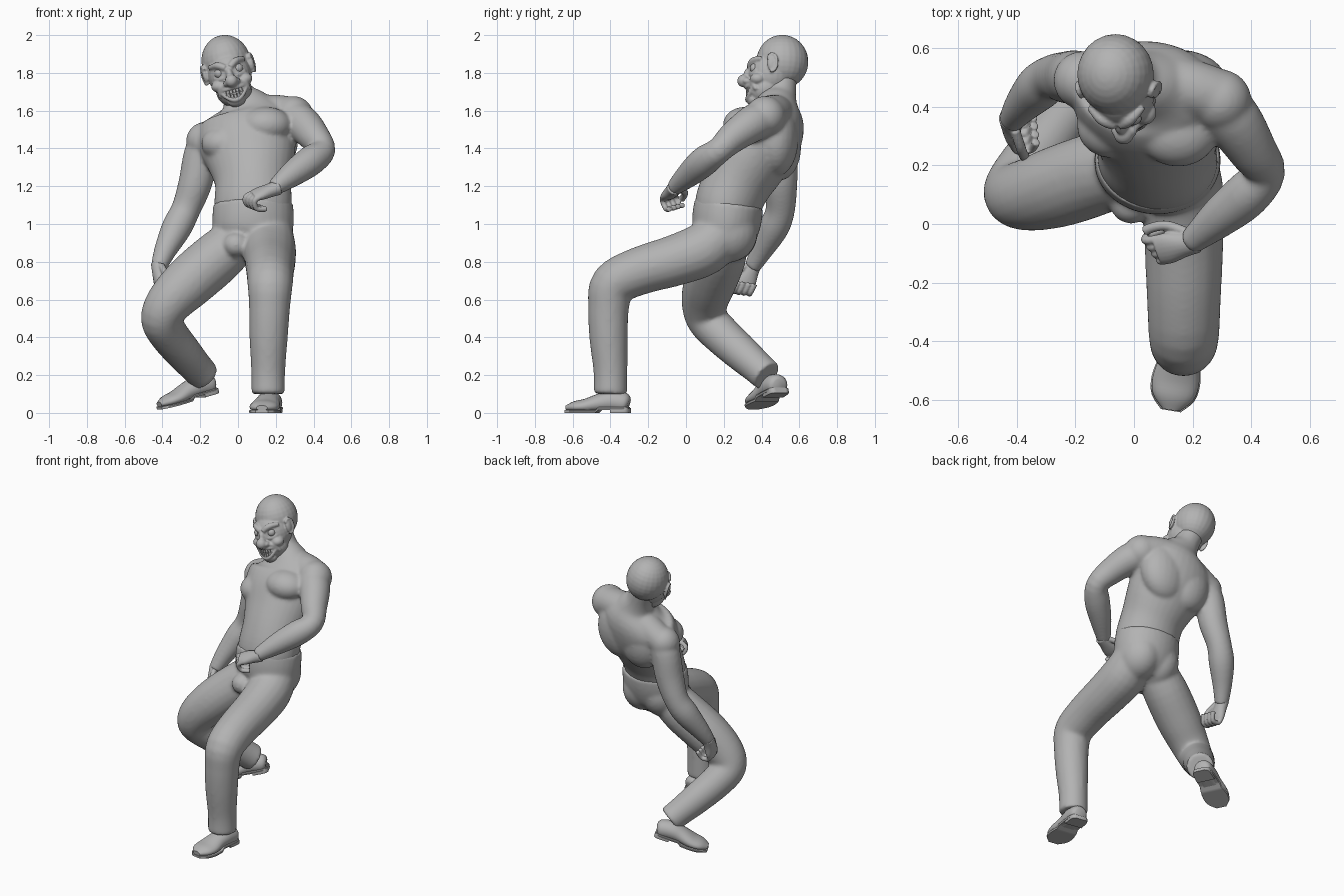
import bpy, bmesh, math
from mathutils import Vector, Matrix

cube = bpy.data.objects.get("Cube")
if cube:
    bpy.data.objects.remove(cube, do_unlink=True)

clay = bpy.data.materials.new("plain grey")
clay.use_nodes = True
GREY = (0.45, 0.45, 0.45, 1)
clay.diffuse_color = GREY
clay.node_tree.nodes["Principled BSDF"].inputs["Base Color"].default_value = GREY


def spline(rows, steps=4):
    """Catmull-Rom resampling of rows of numbers."""
    rows = [Vector(r if len(r) == 5 else (*r, r[3])) for r in rows]
    out = []
    for i in range(len(rows) - 1):
        p0, p1, p2 = rows[max(i - 1, 0)], rows[i], rows[i + 1]
        p3 = rows[min(i + 2, len(rows) - 1)]
        for k in range(steps):
            t = k / steps
            out.append(p1 + (p2 - p0) * (t / 2)
                       + (p0 * 2 - p1 * 5 + p2 * 4 - p3) * (t * t / 2)
                       + (p1 * 3 - p0 - p2 * 3 + p3) * (t ** 3 / 2))
    return out + [rows[-1]]


def loft(bm, rows, side=(1, 0, 0), n=20):
    """Skin elliptical rings (x, y, z, width, depth) along a path."""
    pts, rings = spline(rows), []
    side = Vector(side)
    for i, p in enumerate(pts):
        t = Vector(pts[min(i + 1, len(pts) - 1)][:3]) - Vector(pts[max(i - 1, 0)][:3])
        t.normalize()
        s = (side - t * side.dot(t)).normalized()
        d = t.cross(s)
        c = Vector(p[:3])
        angles = [math.tau * k / n for k in range(n)]
        rings.append([bm.verts.new(c + s * (p[3] * math.cos(a)) + d * (p[4] * math.sin(a)))
                      for a in angles])
    for r, q in zip(rings, rings[1:]):
        for k in range(n):
            bm.faces.new((r[k], r[(k + 1) % n], q[(k + 1) % n], q[k]))
    bm.faces.new(rings[0][::-1])
    bm.faces.new(rings[-1])
    return [v for r in rings for v in r]


def ball(bm, c, r):
    r = (r, r, r) if isinstance(r, float) else r
    m = Matrix.Translation(c) @ Matrix.Diagonal((*r, 1))
    bmesh.ops.create_uvsphere(bm, u_segments=24, v_segments=16, radius=1, matrix=m)


def frame(origin, axis, up):
    """Local frame whose -y runs along axis."""
    y = -Vector(axis).normalized()
    z = Vector(up)
    z = (z - y * z.dot(y)).normalized()
    m = Matrix((y.cross(z), y, z)).transposed().to_4x4()
    return Matrix.Translation(origin) @ m


def finish(name, bm, voxel=None, relax=3):
    bmesh.ops.recalc_face_normals(bm, faces=bm.faces)
    mesh = bpy.data.meshes.new(name)
    bm.to_mesh(mesh)
    bm.free()
    mesh.materials.append(clay)
    ob = bpy.data.objects.new(name, mesh)
    bpy.context.scene.collection.objects.link(ob)
    bpy.ops.object.select_all(action='DESELECT')
    bpy.context.view_layer.objects.active = ob
    ob.select_set(True)
    if voxel:
        fuse = ob.modifiers.new("fuse", 'REMESH')
        fuse.mode, fuse.voxel_size = 'VOXEL', voxel
        soft = ob.modifiers.new("soft", 'SMOOTH')
        soft.factor, soft.iterations = 0.5, relax
        for m in ("fuse", "soft"):
            bpy.ops.object.modifier_apply(modifier=m)
        ob.data.shade_smooth()
    else:
        bpy.ops.object.shade_smooth_by_angle(angle=math.radians(40))


# Bare torso, neck and arms
bm = bmesh.new()
loft(bm, [(.08, .2, 1.0, .19, .15), (.08, .22, 1.1, .206, .174), (.08, .272, 1.22, .203, .182),
          (.07, .348, 1.34, .235, .192), (.05, .415, 1.45, .262, .195), (.05, .465, 1.55, .24, .168),
          (.03, .485, 1.63, .14, .115), (.0, .5, 1.69, .085, .083), (-.04, .51, 1.78, .078, .078)],
     side=(1, -.1, .2), n=32)
loft(bm, [(-.16, .5, 1.45, .09), (.05, .49, 1.565, .1), (.18, .465, 1.585, .1),
          (.29, .43, 1.575, .098)], side=(0, 1, 0))
# Chest, upper back and shoulder muscles
for c, r in [((.15, .31, 1.525), (.135, .115, .095)), ((-.08, .335, 1.425), (.115, .11, .092)),
             ((.15, .475, 1.45), (.17, .12, .2)), ((-.02, .495, 1.41), (.15, .115, .18)),
             ((.293, .42, 1.57), .108), ((-.175, .49, 1.44), .1)]:
    ball(bm, c, r)
loft(bm, [(.27, .43, 1.57, .1), (.34, .35, 1.53, .098), (.405, .25, 1.46, .083),
          (.447, .175, 1.39, .07), (.385, .1, 1.335, .08), (.295, .025, 1.27, .07),
          (.19, -.065, 1.19, .043)], side=(0, 0, 1))
loft(bm, [(-.15, .49, 1.46, .09), (-.195, .5, 1.37, .092), (-.225, .5, 1.22, .09),
          (-.275, .5, 1.08, .078), (-.325, .465, .98, .08), (-.385, .4, .86, .06),
          (-.42, .35, .77, .043)])
finish("torso_and_arms", bm, .01, 9)


# Hands with curled fingers
def hand(name, wrist, fwd, palm, thumb):
    bm = bmesh.new()
    w, f = Vector(wrist), Vector(fwd).normalized()
    p = Vector(palm)
    p = (p - f * p.dot(f)).normalized()
    s = f.cross(p) * thumb
    size = 1.15

    def digit(points, r):
        loft(bm, [(*(w + (f * a + p * b + s * c) * size), r) for a, b, c in points], side=s, n=10)

    loft(bm, [(*(w + f * d), a, b) for d, a, b in
              ((-.03, .04, .04), (.02, .044, .036), (.08, .056, .03), (.12, .05, .022))], side=s)
    for k in range(4):
        c = .036 - .024 * k
        reach = .13 - .007 * k
        digit([(.08, 0, c), (reach, .01, c), (reach, .05, c), (reach - .045, .068, c)], .0145)
    digit([(.0, .01, .03), (.05, .02, .06), (.09, .025, .066), (.13, .03, .06)], .0175)
    finish(name, bm, .005, 2)


hand("left_hand", (.19, -.065, 1.185), (-.85, -.2, -.28), (0, .35, -.95), -1)
hand("right_hand", (-.42, .35, .765), (.05, -.4, -.85), (1, .1, 0), 1)

# Trousers
bm = bmesh.new()
loft(bm, [(.08, .228, 1.11, .211, .183), (.08, .215, 1.02, .216, .184),
          (.075, .2, .93, .2, .165), (.06, .18, .85, .12, .11)], n=32)
for c, r in [((.155, .22, .955), (.135, .16, .16)), ((.01, .22, .95), (.135, .16, .16)),
             ((-.01, .065, .89), (.07, .065, .065))]:
    ball(bm, c, r)
loft(bm, [(.16, .2, .96, .13), (.165, .1, .87, .142), (.17, -.05, .81, .136),
          (.17, -.25, .75, .127), (.17, -.385, .68, .12), (.167, -.41, .56, .109),
          (.162, -.41, .4, .102), (.16, -.4, .22, .09), (.16, -.4, .1, .09)])
loft(bm, [(.02, .21, .94, .12), (-.1, .18, .83, .14), (-.25, .13, .7, .14),
          (-.36, .1, .59, .124), (-.405, .11, .5, .11), (-.37, .18, .42, .105),
          (-.29, .29, .32, .098), (-.22, .38, .24, .088), (-.18, .43, .195, .086)])
finish("trousers", bm, .01, 14)


# Shoes with sole and heel
def shoe(name, m):
    bm = bmesh.new()
    shape = [(0, .045, .035, .03), (-.02, .05, .056, .055), (-.09, .06, .064, .06),
             (-.15, .052, .066, .052), (-.23, .035, .08, .04), (-.29, .03, .07, .032),
             (-.335, .026, .03, .014)]
    for v in loft(bm, [(0, *row) for row in shape]):
        v.co.z = max(v.co.z, .014)
    for v in loft(bm, [(0, y * 1.01, .01, a + .004, .1) for y, z, a, b in shape]):
        lift = .016 if v.co.y > -.16 else 0
        v.co.z = min(max(v.co.z, 0), .014) + lift
    for v in loft(bm, [(0, y, .01, a, .1) for y, a in ((.006, .037), (-.015, .058), (-.09, .062))]):
        v.co.z = min(max(v.co.z, 0), .025)
    bm.transform(m)
    finish(name, bm)


shoe("left_shoe", frame((.182, -.303, 0), (-.17, -1, 0), (0, 0, 1)))
shoe("right_shoe", frame((-.12, .5, .105), (-.29, -.14, -.085), (0, 0, 1)))

# Head, tilted to one side
HEAD = Matrix.Translation((-.055, .49, 1.83)) @ Matrix.Rotation(-.27, 4, 'Y')
bm = bmesh.new()
for c, r in [((0, .02, .03), (.13, .138, .143)), ((0, -.04, -.04), (.115, .12, .125)),
             ((0, -.07, -.125), (.096, .095, .088)), ((0, -.125, -.183), (.048, .042, .034)),
             ((0, -.15, -.04), (.022, .035, .04)), ((0, -.185, -.075), .034)]:
    ball(bm, c, r)
for sx in (-1, 1):
    ball(bm, (sx * .026, -.17, -.082), (.02, .022, .018))
    ball(bm, (sx * .072, -.11, -.085), (.04, .042, .032))
    # Angry brow and eyelid bag
    loft(bm, [(sx * .012, -.154, -.002, .017), (sx * .05, -.135, .022, .019),
              (sx * .095, -.09, .022, .012)], side=(0, 0, 1), n=10)
    loft(bm, [(sx * .02, -.15, -.045, .009), (sx * .05, -.142, -.053, .01),
              (sx * .085, -.115, -.04, .009)], side=(0, 0, 1), n=10)
    # Smile crease beside the nose
    loft(bm, [(sx * .03, -.162, -.085, .01), (sx * .068, -.138, -.105, .013),
              (sx * .082, -.118, -.145, .01)], side=(0, 1, 0), n=10)
    # Ear plate and rim
    ball(bm, (sx * .126, -.035, -.01), (.016, .026, .044))
    rim = []
    for k in range(9):
        a = math.radians(-110 + 32 * k)
        rim.append((sx * (.131 + .009 * math.cos(a)), -.035 + .027 * math.cos(a),
                    -.01 + .048 * math.sin(a), .0085))
    loft(bm, rim, n=8)


# Grinning lips
def mouth(x, rise):
    return x, -.166 + 7 * x * x, -.142 + 5 * x * x + rise * (1 - (x / .074) ** 2)


for rise in (.03, -.036):
    loft(bm, [(*mouth(x / 100, rise), .0125) for x in (-7.2, -4.5, -2, 0, 2, 4.5, 7.2)],
         side=(0, 0, 1), n=10)
bm.transform(HEAD)
finish("head", bm, .006, 3)

# Eyeballs
bm = bmesh.new()
for sx in (-1, 1):
    ball(bm, (sx * .052, -.126, -.02), .026)
bm.transform(HEAD)
finish("eyes", bm)

# Two rows of teeth
bm = bmesh.new()
for rise in (.012, -.016):
    for k in range(-3, 4):
        x, y, z = mouth(k * .0155, rise)
        turn = Matrix.Rotation(math.atan(14 * x), 4, 'Z')
        m = Matrix.Translation((x, y, z)) @ turn @ Matrix.Diagonal((.0135, .014, .021, 1))
        bmesh.ops.create_cube(bm, size=1, matrix=m)
bm.transform(HEAD)
finish("teeth", bm)
